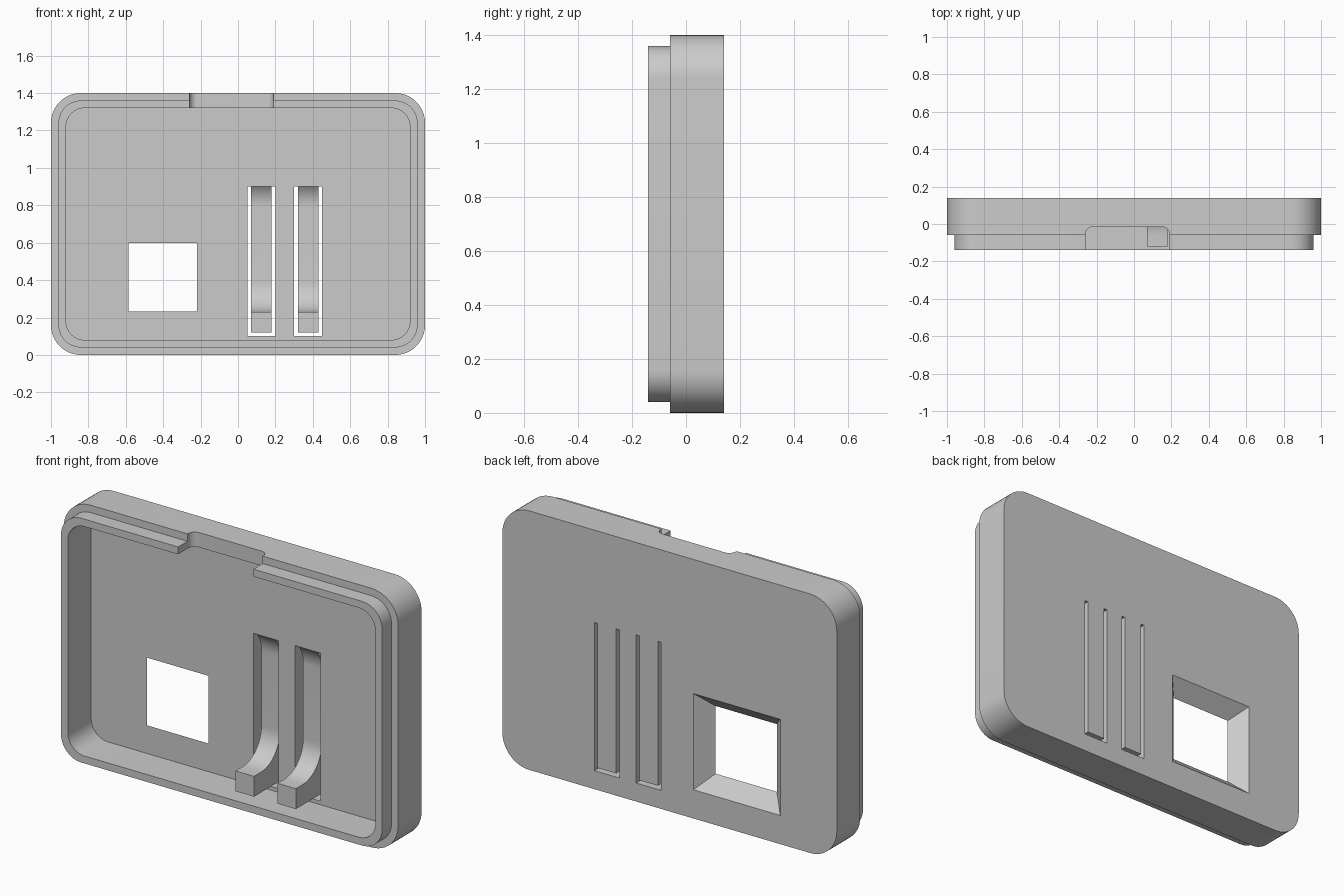
import bpy, bmesh
from math import sin, cos, pi, radians, acos

cube = bpy.data.objects.get("Cube")
if cube:
    bpy.data.objects.remove(cube, do_unlink=True)

grey = bpy.data.materials.new("light grey plastic")
grey.use_nodes = True
colour = (0.6, 0.6, 0.6, 1)
grey.diffuse_color = colour
grey.node_tree.nodes["Principled BSDF"].inputs["Base Color"].default_value = colour

BACK, FLOOR, STEP, FRONT = 0.14, 0.06, -0.06, -0.14
MID_Z = 0.7


def arc(cx, cy, r, start, end, steps=12):
    return [(cx + r * cos(start + (end - start) * i / steps),
             cy + r * sin(start + (end - start) * i / steps)) for i in range(steps + 1)]


def rounded_rect(half_w, half_h, r):
    """Outline in x and z, centred on the case."""
    points = []
    for k, (sx, sz) in enumerate([(1, 1), (-1, 1), (-1, -1), (1, -1)]):
        points += arc(sx * (half_w - r), MID_Z + sz * (half_h - r), r, k * pi / 2, (k + 1) * pi / 2)
    return points


def square(cx, cz, half_w, half_h):
    return [(cx + sx * half_w, cz + sz * half_h) for sx, sz in [(1, 1), (-1, 1), (-1, -1), (1, -1)]]


def loft(name, first, last):
    """Closed solid between two matching 3D outlines."""
    bm = bmesh.new()
    a = [bm.verts.new(p) for p in first]
    b = [bm.verts.new(p) for p in last]
    bm.faces.new(a)
    bm.faces.new(b)
    for i in range(len(a)):
        j = (i + 1) % len(a)
        bm.faces.new((a[i], a[j], b[j], b[i]))
    bmesh.ops.recalc_face_normals(bm, faces=bm.faces)
    mesh = bpy.data.meshes.new(name)
    bm.to_mesh(mesh)
    bm.free()
    mesh.materials.append(grey)
    obj = bpy.data.objects.new(name, mesh)
    bpy.context.collection.objects.link(obj)
    return obj


def plate(name, outline, y0, y1):
    return loft(name, [(x, y0, z) for x, z in outline], [(x, y1, z) for x, z in outline])


def select(obj):
    bpy.ops.object.select_all(action='DESELECT')
    obj.select_set(True)
    bpy.context.view_layer.objects.active = obj


def combine(obj, other, operation):
    mod = obj.modifiers.new(operation.lower(), 'BOOLEAN')
    mod.operation, mod.solver, mod.object = operation, 'EXACT', other
    select(obj)
    bpy.ops.object.modifier_apply(modifier=mod.name)
    bpy.data.objects.remove(other, do_unlink=True)


# Case shell with a stepped lip and a hollow front
case = plate("case_shell", rounded_rect(1, 0.7, 0.16), STEP, BACK)
combine(case, plate("lip", rounded_rect(0.96, 0.66, 0.12), FRONT, 0), 'UNION')
combine(case, plate("cavity", rounded_rect(0.92, 0.62, 0.1), FRONT - 0.1, FLOOR), 'DIFFERENCE')

# Cable notch with rounded corners in the top wall
left, right, depth, r = -0.26, 0.19, -0.015, 0.04
notch = [(left, -0.3), (right, -0.3)]
notch += arc(right - r, depth - r, r, 0, pi / 2) + arc(left + r, depth - r, r, pi / 2, pi)
combine(case, loft("notch", [(x, y, 1.2) for x, y in notch], [(x, y, 1.5) for x, y in notch]),
        'DIFFERENCE')


# Square window, flaring out towards the back
def window_outline(y):
    half = 0.183 + (y - FLOOR) * 0.96
    return [(x, y, z) for x, z in square(-0.402, 0.415, half, half)]


combine(case, loft("window", window_outline(FLOOR - 0.02), window_outline(BACK + 0.02)), 'DIFFERENCE')

# Slots around the two spring buttons
button_x = (0.125, 0.375)
for x in button_x:
    combine(case, plate("slot", square(x, 0.5, 0.075, 0.4), 0, 0.2), 'DIFFERENCE')

# Side profile (y, z) of a spring button: thin tongue, curved at both ends
R, top, bottom, press_z, skin = 0.16, 0.9, 0.12, 0.23, 0.1
sweep = acos((R - (skin - FLOOR)) / R)
profile = [(BACK, top), (BACK, bottom), (-0.12, bottom), (-0.12, press_z)]
profile += arc(skin - R, press_z + R, R, -pi / 2, 0)
profile += arc(skin - R, top - R * sin(sweep), R, 0, sweep)

parts = [case]
for side, x in zip(("right", "left"), button_x):
    parts.append(loft(side + "_spring_button",
                      [(x - 0.055, y, z) for y, z in profile],
                      [(x + 0.055, y, z) for y, z in profile]))

for part in parts:
    select(part)
    bpy.ops.object.shade_smooth_by_angle(angle=radians(30))
